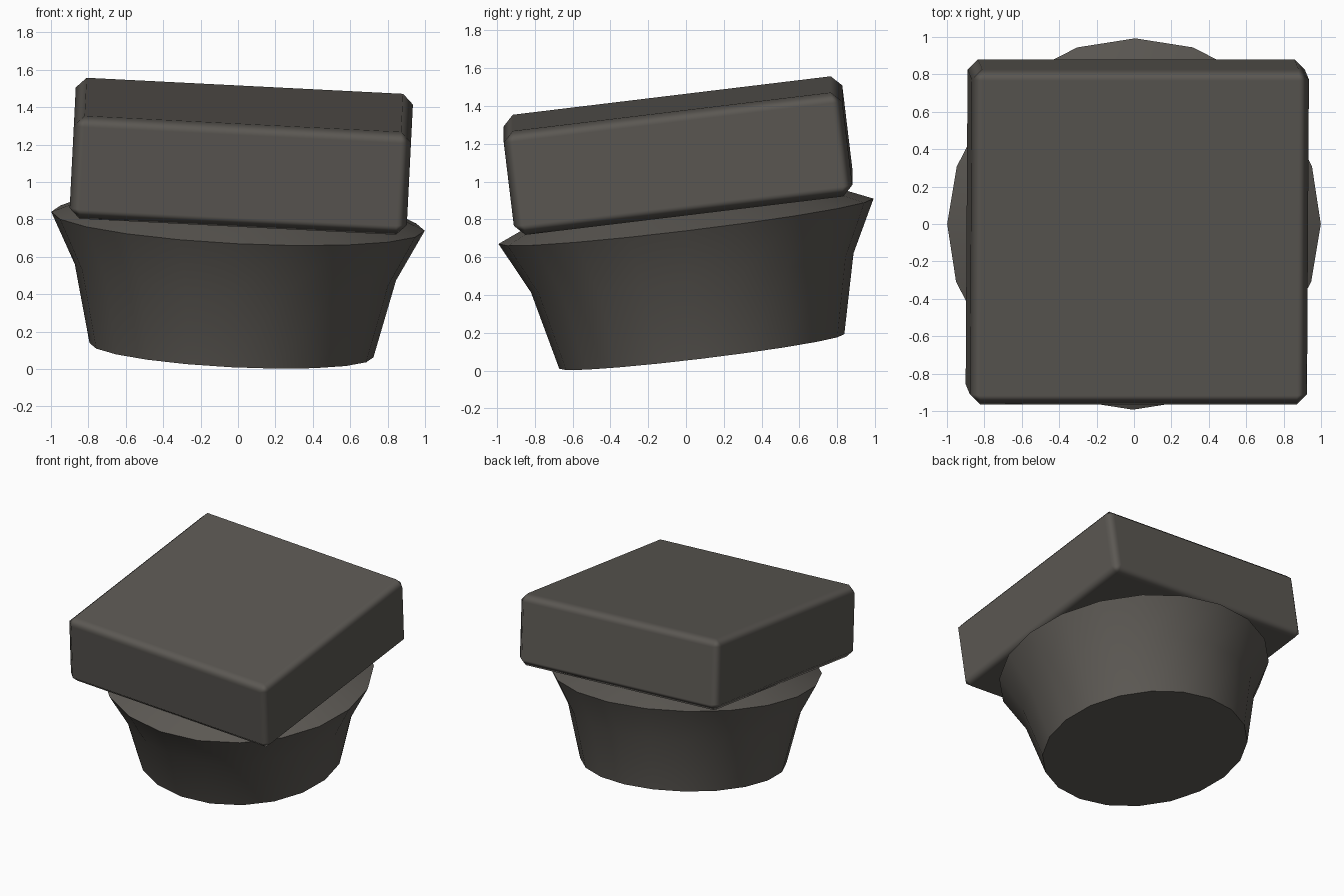
import bpy, bmesh, math
from mathutils import Euler, Matrix

if "Cube" in bpy.data.objects:
    bpy.data.objects.remove(bpy.data.objects["Cube"], do_unlink=True)

stone = bpy.data.materials.new("dark warm grey")
stone.use_nodes = True
GREY = (0.105, 0.097, 0.086, 1)
stone.diffuse_color = GREY
stone.node_tree.nodes["Principled BSDF"].inputs["Base Color"].default_value = GREY

# Both parts share one leaning frame, with its origin at the middle of the rim
LEAN = (Matrix.Translation((0, 0, 0.79))
        @ Euler((math.radians(6.9), math.radians(2.9), 0)).to_matrix().to_4x4())


def add_part(name, bm, sharp_angle):
    bmesh.ops.recalc_face_normals(bm, faces=bm.faces)
    mesh = bpy.data.meshes.new(name)
    bm.to_mesh(mesh)
    bm.free()
    mesh.materials.append(stone)
    mesh.shade_smooth()
    mesh.set_sharp_from_angle(angle=math.radians(sharp_angle))
    obj = bpy.data.objects.new(name, mesh)
    bpy.context.collection.objects.link(obj)
    obj.matrix_world = LEAN
    return obj


# Flared round pedestal: (radius, height) rings from the foot to the raised top
SIDES = 20
PROFILE = [(0.76, -0.695), (0.86, -0.275), (1.0, 0), (0.86, 0.06), (0.7, 0.12)]
bm = bmesh.new()
rings = []
for radius, height in PROFILE:
    angles = [math.tau * i / SIDES for i in range(SIDES)]
    rings.append([bm.verts.new((radius * math.cos(a), radius * math.sin(a), height))
                  for a in angles])
for low, high in zip(rings, rings[1:]):
    for i in range(SIDES):
        j = (i + 1) % SIDES
        bm.faces.new((low[i], low[j], high[j], high[i]))
bm.faces.new(rings[0])
bm.faces.new(rings[-1])
add_part("flared_pedestal", bm, 40)

# Square slab with chamfered edges
WIDTH, BOTTOM, TOP = 1.805, 0.073, 0.628
bm = bmesh.new()
bmesh.ops.create_cube(bm, size=1)
bmesh.ops.scale(bm, vec=(WIDTH, WIDTH, TOP - BOTTOM), verts=bm.verts)
bmesh.ops.translate(bm, vec=(0, 0, (TOP + BOTTOM) / 2), verts=bm.verts)
slab = add_part("square_slab", bm, 100)
chamfer = slab.modifiers.new("chamfer", "BEVEL")
chamfer.width = 0.055
chamfer.segments = 1
chamfer.harden_normals = True
